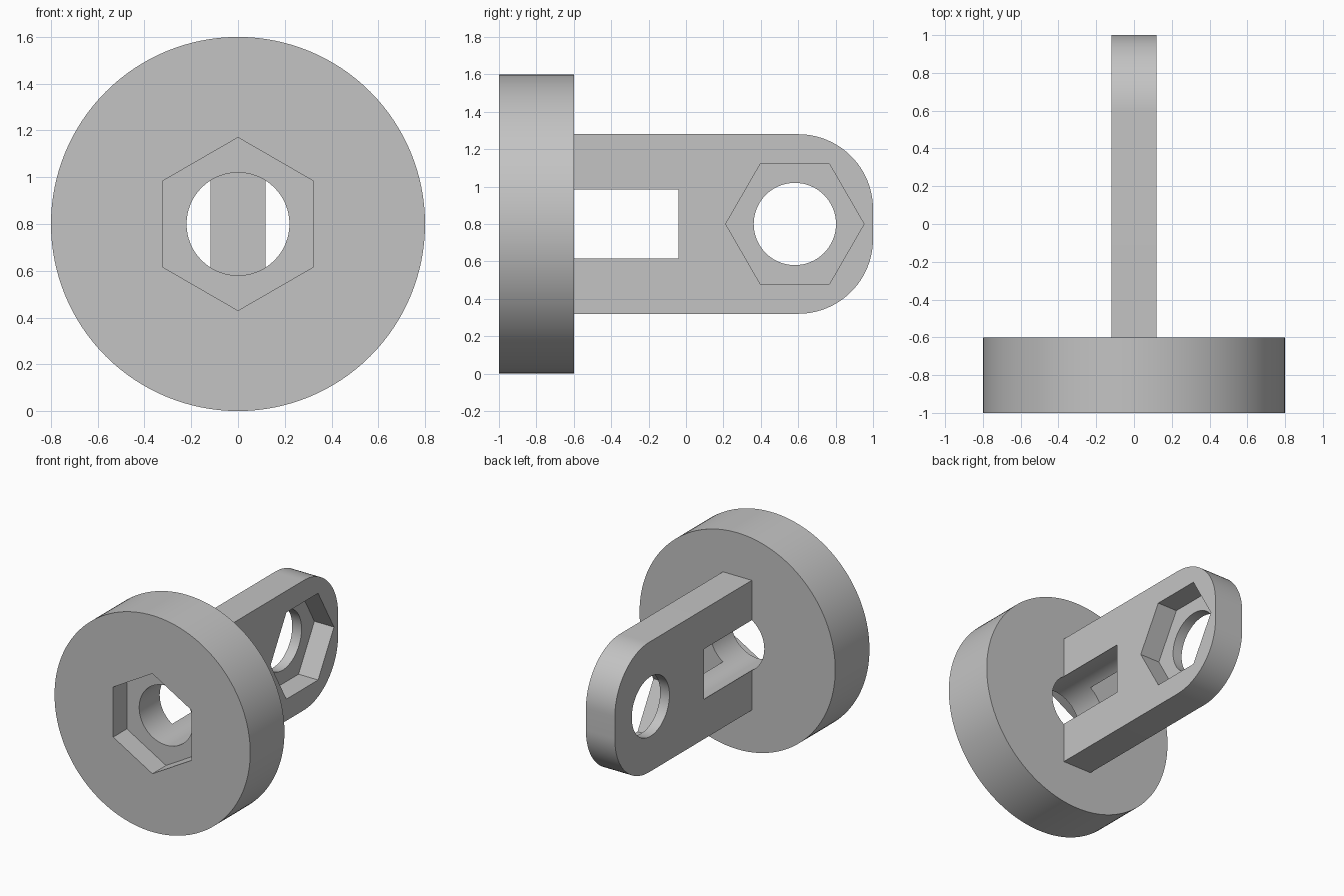
import bpy, bmesh
from math import sin, cos, pi, radians
from mathutils import Vector

if "Cube" in bpy.data.objects:
    bpy.data.objects.remove(bpy.data.objects["Cube"])

MID = 0.8            # height of the main axis
HALF = 0.118         # half thickness of the arm
EYE = 0.582          # y of the eye hole in the arm
BORE, HEX, DEPTH = 0.22, 0.37, 0.16

grey = bpy.data.materials.new("plain_grey")
grey.use_nodes = True
grey.diffuse_color = (0.55, 0.55, 0.55, 1)
grey.node_tree.nodes["Principled BSDF"].inputs["Base Color"].default_value = grey.diffuse_color


def arc(cu, cv, r, n, start=0.0, sweep=2 * pi, closed=True):
    steps = n if closed else n - 1
    return [(cu + r * cos(start + sweep * i / steps),
             cv + r * sin(start + sweep * i / steps)) for i in range(n)]


def prism(name, outline, axis, a, b):
    """Extrude an outline, drawn in (x, z) or (y, z), along the y or x axis."""
    place = (lambda u, v, t: (u, t, v)) if axis == "y" else (lambda u, v, t: (t, u, v))
    bm = bmesh.new()
    face = bm.faces.new([bm.verts.new(place(u, v, a)) for u, v in outline])
    grown = bmesh.ops.extrude_face_region(bm, geom=[face])
    verts = [g for g in grown["geom"] if isinstance(g, bmesh.types.BMVert)]
    bmesh.ops.translate(bm, verts=verts, vec=Vector(place(0, 0, b - a)))
    bmesh.ops.recalc_face_normals(bm, faces=bm.faces)
    mesh = bpy.data.meshes.new(name)
    bm.to_mesh(mesh)
    bm.free()
    mesh.materials.append(grey)
    obj = bpy.data.objects.new(name, mesh)
    bpy.context.collection.objects.link(obj)
    return obj


def activate(obj):
    bpy.ops.object.select_all(action="DESELECT")
    obj.select_set(True)
    bpy.context.view_layer.objects.active = obj


def cut(obj, *cutters):
    activate(obj)
    for cutter in cutters:
        mod = obj.modifiers.new("cut", "BOOLEAN")
        mod.operation, mod.solver, mod.object = "DIFFERENCE", "EXACT", cutter
        bpy.ops.object.modifier_apply(modifier=mod.name)


# Round base and flat arm with rounded end corners
base = prism("base_disc", arc(0, MID, 0.8, 128), "y", -1, -0.6)
corner, half_height = 0.4, 0.48
rise = half_height - corner
outline = [(-0.6, MID - half_height)]
outline += arc(1 - corner, MID - rise, corner, 25, -pi / 2, pi / 2, False)
outline += arc(1 - corner, MID + rise, corner, 25, 0, pi / 2, False)
outline += [(-0.6, MID + half_height)]
arm = prism("arm", outline, "x", -HALF, HALF)

# Cutters: axial bore, eye hole and the two hexagonal nut pockets
bore = prism("bore_cutter", arc(0, MID, BORE, 64), "y", -1.2, -0.04)
eye = prism("eye_cutter", arc(EYE, MID, BORE, 64), "x", -0.5, 0.5)
base_hex = prism("base_hex_cutter", arc(0, MID, HEX, 6, pi / 2), "y", -1.2, -1 + DEPTH)
arm_hex = prism("arm_hex_cutter", arc(EYE, MID, HEX, 6), "x", HALF - DEPTH, 0.5)
cut(base, bore, base_hex)
cut(arm, bore, eye, arm_hex)
for cutter in (bore, eye, base_hex, arm_hex):
    bpy.data.objects.remove(cutter)

for part in (base, arm):
    activate(part)
    bpy.ops.object.shade_smooth_by_angle(angle=radians(30))
